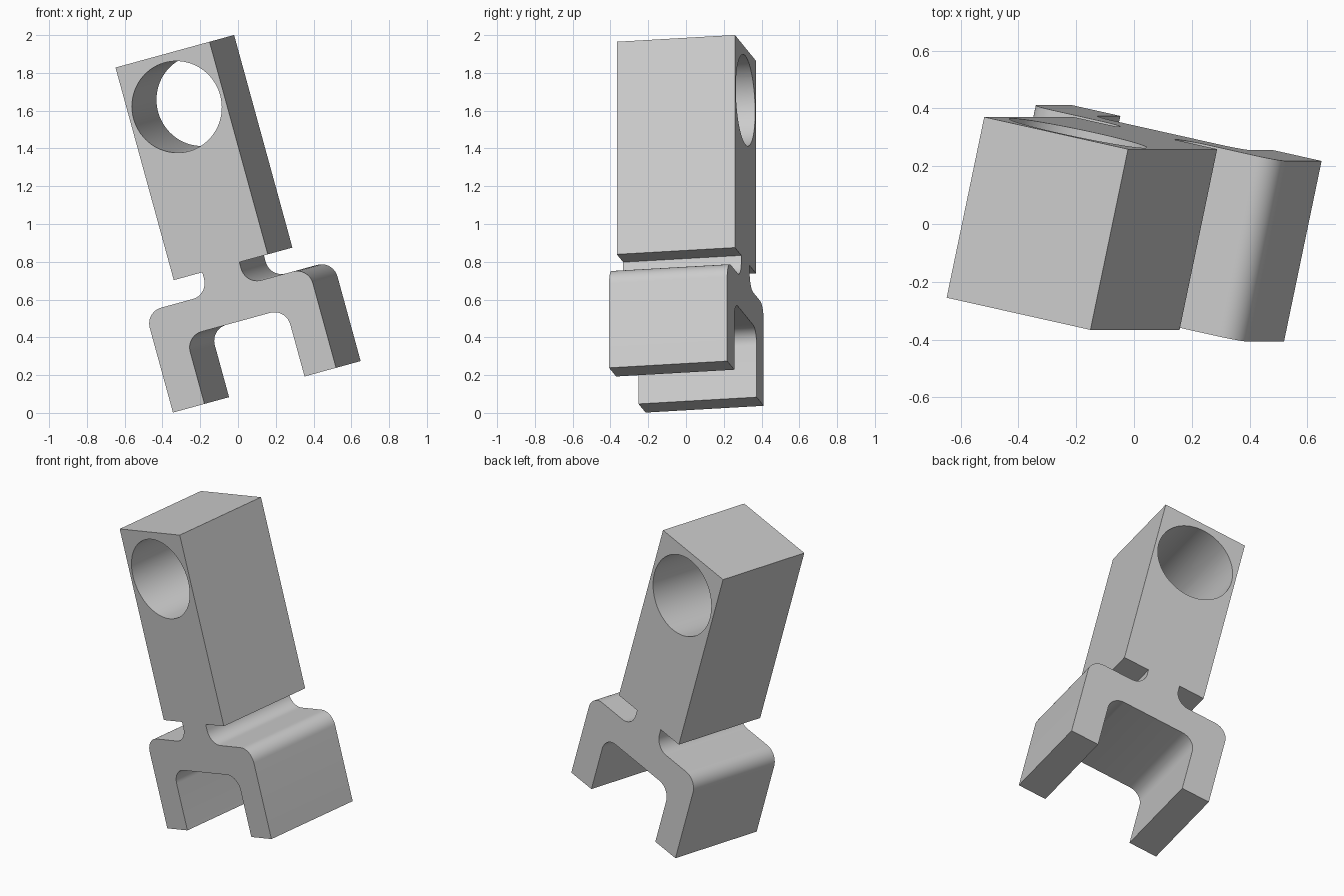
import bpy, bmesh, math
from mathutils import Vector, Matrix

if "Cube" in bpy.data.objects:
    bpy.data.objects.remove(bpy.data.objects["Cube"], do_unlink=True)

DEPTH = 0.64
R = 0.088          # shared fillet radius
STEPS = 12

# Plain grey
grey = bpy.data.materials.new("plain grey")
grey.use_nodes = True
colour = (0.6, 0.6, 0.6, 1)
grey.diffuse_color = colour
grey.node_tree.nodes["Principled BSDF"].inputs["Base Color"].default_value = colour

# Right half of the outline: fork underside, leg, shoulder, neck, block
half = [(0.281, -0.302, R), (0.281, -0.675, 0), (0.458, -0.675, 0),
        (0.458, -0.123, R), (0.104, -0.123, R), (0.104, 0, 0),
        (0.264, 0, 0), (0.264, 1.167, 0)]
corners = half + [(-x, z, r) for x, z, r in reversed(half)]


def rounded(points):
    """Replace each square corner that has a radius by an arc."""
    out = []
    for i, (x, z, r) in enumerate(points):
        p = Vector((x, z))
        if not r:
            out.append(p)
            continue
        a = (Vector(points[i - 1][:2]) - p).normalized()
        b = (Vector(points[(i + 1) % len(points)][:2]) - p).normalized()
        centre = p + (a + b) * r
        for k in range(STEPS + 1):
            t = math.pi / 2 * k / STEPS
            out.append(centre - (b * math.cos(t) + a * math.sin(t)) * r)
    return out


# Extruded bracket body
bm = bmesh.new()
face = bm.faces.new([bm.verts.new((p.x, -DEPTH / 2, p.y)) for p in rounded(corners)])
ext = bmesh.ops.extrude_face_region(bm, geom=[face], use_keep_orig=True)
moved = [g for g in ext["geom"] if isinstance(g, bmesh.types.BMVert)]
bmesh.ops.translate(bm, verts=moved, vec=(0, DEPTH, 0))
bmesh.ops.recalc_face_normals(bm, faces=bm.faces)
mesh = bpy.data.meshes.new("fork_bracket")
bm.to_mesh(mesh)
bm.free()
bracket = bpy.data.objects.new("fork_bracket", mesh)
bpy.context.collection.objects.link(bracket)
mesh.materials.append(grey)

# Pin hole through the block
bpy.ops.mesh.primitive_cylinder_add(vertices=72, radius=0.243, depth=DEPTH * 2,
                                    location=(0, 0, 0.88), rotation=(math.pi / 2, 0, 0))
cutter = bpy.context.object
cutter.name = "hole_cutter"
cutter.hide_render = True
cutter.data.materials.append(grey)
cut = bracket.modifiers.new("pin_hole", "BOOLEAN")
cut.operation = "DIFFERENCE"
cut.solver = "EXACT"
cut.object = cutter

bpy.ops.object.select_all(action="DESELECT")
bracket.select_set(True)
bpy.context.view_layer.objects.active = bracket
bpy.ops.object.modifier_apply(modifier=cut.name)
bpy.data.objects.remove(cutter, do_unlink=True)
bpy.ops.object.shade_smooth_by_angle(angle=math.radians(30))

# Tilt the finished part
up = Vector((-0.2645, 0, 0.9644)).normalized()
back = Vector((0.2034, 0.9776, 0.0558)).normalized()
across = back.cross(up).normalized()
tilt = Matrix((across, back, up)).transposed().to_4x4()
bracket.matrix_world = Matrix.Translation((-0.026, 0.002, 0.789)) @ tilt
